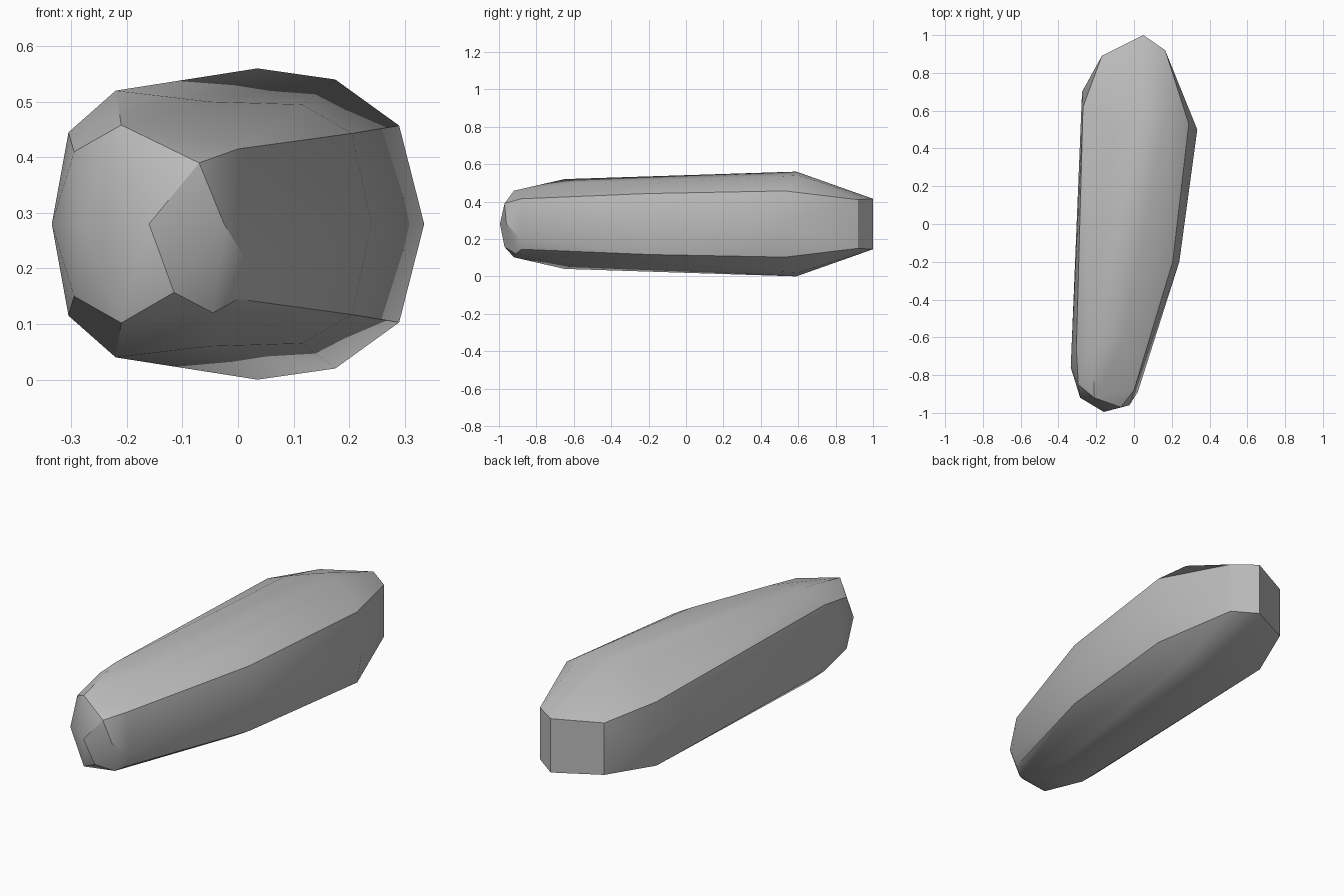
import bpy
import bmesh
import math

# Remove the default cube
cube = bpy.data.objects.get("Cube")
if cube:
    bpy.data.objects.remove(cube, do_unlink=True)

MIDDLE = 0.28  # height of the plane the pebble is mirrored about

# Corners grouped by facet line: x, y, height above the middle plane
crest = [(-.22, -.65, .24), (-.05, -.6, .22), (.115, -.2, .215),
         (-.1, .52, .255), (.035, .59, .28), (.175, .6, .26)]
left_rim = [(-.295, -.85, .13), (-.305, -.66, .165), (-.27, .62, .16),
            (-.17, .89, .13)]
right_rim = [(0, -.88, .135), (.205, -.2, .163), (.29, .53, .177),
             (.165, .92, .13)]
back_tip = [(.05, 1, .135)]
front_tip_mirrored = [(-.21, -.92, .178)]

# Corners that are not mirrored: waist line and faceted nose
waist = [(-.335, -.76, 0), (-.275, .7, 0), (.335, .5, 0), (.24, -.2, 0),
         (-.285, -.92, 0)]
nose = [(-.07, -.97, .11), (-.16, -.995, 0), (-.025, -.96, 0),
        (-.115, -.97, -.123), (.02, -.89, -.075), (-.045, -.91, -.16)]


def add_corners(bm, corners, sides):
    """Place corners above (+1) and / or below (-1) the middle plane."""
    for side in sides:
        for x, y, height in corners:
            bm.verts.new((x, y, MIDDLE + side * height))


def make_material(name, color):
    material = bpy.data.materials.new(name)
    material.use_nodes = True
    material.diffuse_color = color
    shader = material.node_tree.nodes["Principled BSDF"]
    shader.inputs["Base Color"].default_value = color
    return material


# Wrap a skin around the corners
bm = bmesh.new()
for group in (crest, left_rim, right_rim, back_tip, front_tip_mirrored):
    add_corners(bm, group, (1, -1))
add_corners(bm, waist + nose, (1,))
bmesh.ops.convex_hull(bm, input=bm.verts[:])
loose = [v for v in bm.verts if not v.link_faces]
bmesh.ops.delete(bm, geom=loose, context="VERTS")
bmesh.ops.recalc_face_normals(bm, faces=bm.faces[:])

mesh = bpy.data.meshes.new("pebble")
bm.to_mesh(mesh)
bm.free()
pebble = bpy.data.objects.new("pebble", mesh)
bpy.context.collection.objects.link(pebble)
mesh.materials.append(make_material("stone grey", (.5, .5, .5, 1)))

# Soft facets with crisp ridges
bpy.ops.object.select_all(action="DESELECT")
pebble.select_set(True)
bpy.context.view_layer.objects.active = pebble
bpy.ops.object.shade_smooth_by_angle(angle=math.radians(30))
